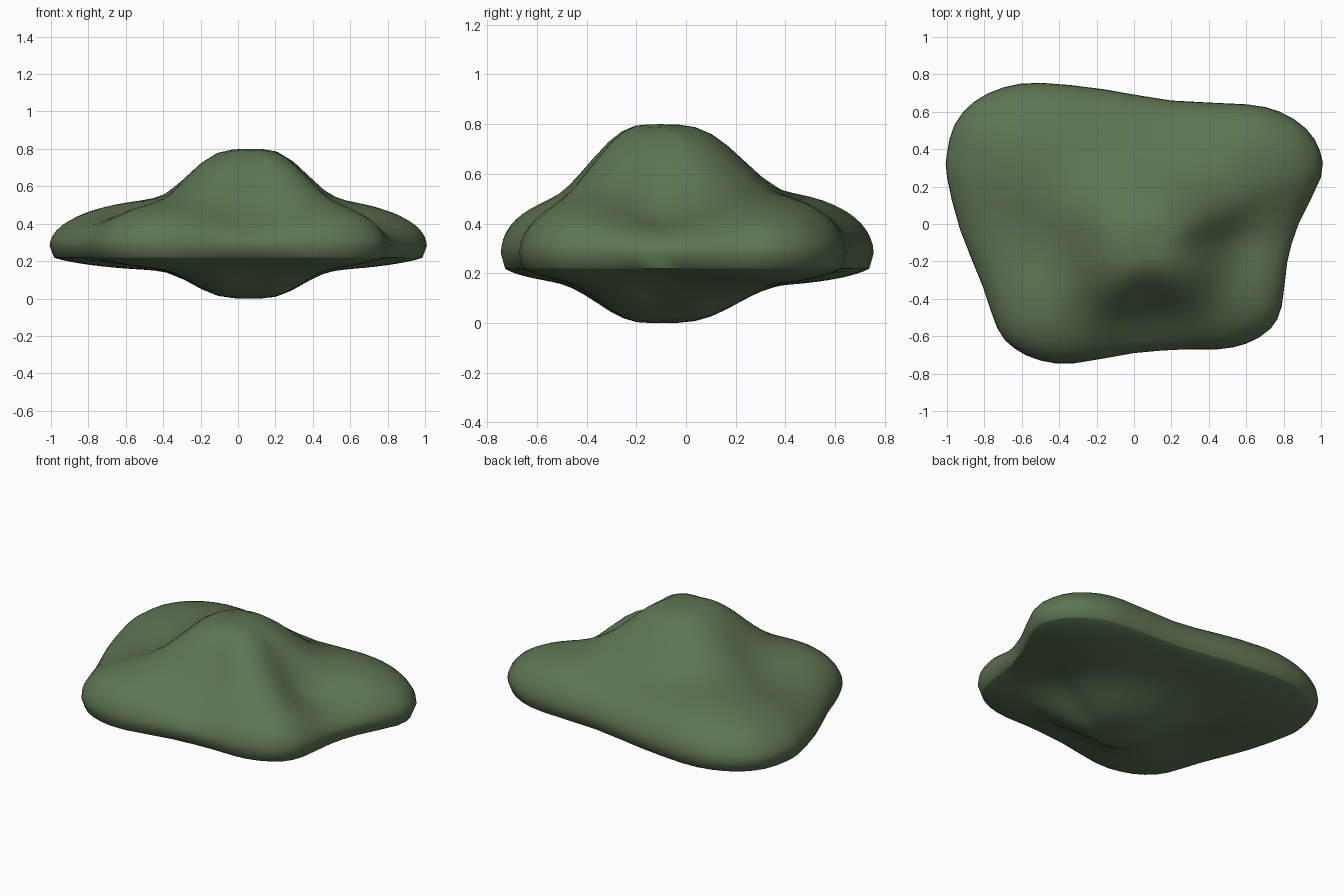
import bpy, bmesh, math
from mathutils import Vector

default = bpy.data.objects.get("Cube")
if default:
    bpy.data.objects.remove(default)

# Plan outline of the boulder, anticlockwise from the right side
OUTLINE = [(1, .25), (.995, .39), (.92, .51), (.78, .6), (.6, .64), (.2, .66), (-.16, .72),
           (-.5, .755), (-.7, .73), (-.86, .65), (-.96, .53), (-1, .38), (-1, .25),
           (-.93, -.03), (-.81, -.33), (-.73, -.56), (-.64, -.665), (-.5, -.73),
           (-.32, -.745), (0, -.69), (.28, -.67), (.45, -.67), (.6, -.64), (.73, -.56),
           (.79, -.44), (.82, -.2), (.88, 0)]
CENTRE = Vector((.06, -.1))
RIM, SEAM = .28, .22
RINGS = 18

# Hollows between the corner lobes: direction in degrees, depth, angular width
HOLLOWS = [(-87, .13, 33), (0, .13, 22), (180, .08, 24), (88, .04, 30)]


def smooth_loop(points, steps):
    """Closed Catmull-Rom curve through the points."""
    pts = [Vector(p) for p in points]
    n, loop = len(pts), []
    for i in range(n):
        a, b, c, d = (pts[(i + k) % n] for k in (-1, 0, 1, 2))
        for j in range(steps):
            t = j / steps
            loop.append(b + (c - a) * t / 2 + (a - b * 2.5 + c * 2 - d / 2) * t * t
                        + (b * 3 - a - c * 3 + d) * t ** 3 / 2)
    return loop


def top_height(point, s):
    """Dome with hollows, plus a central hill."""
    offset = point - CENTRE
    angle = math.degrees(math.atan2(offset.y, offset.x))
    blend = min(max((s - .15) / .55, 0), 1)
    blend = blend * blend * (3 - 2 * blend)
    dome = .27
    for direction, depth, width in HOLLOWS:
        gap = (angle - direction + 180) % 360 - 180
        dome -= depth * blend * math.exp(-(gap / width) ** 2)
    hill = .25 * math.exp(-(offset.length / .38) ** 3) * (1 - s ** 8)
    return RIM + dome * math.sqrt(max(1 - s ** 4, 0)) + hill


def under_height(top):
    """Shallow belly that echoes the upper surface."""
    return SEAM - SEAM * max((top - RIM) / .52, 0) ** 1.6


bm = bmesh.new()
outline = smooth_loop(OUTLINE, 2)
count = len(outline)


def add_ring(s, height, inset=1):
    ring = []
    for edge in outline:
        p = CENTRE + (edge - CENTRE) * s
        z = height(p, s)
        ring.append(bm.verts.new((p.x * inset, p.y * inset, z)))
    return ring


# Rings run from the crown, over the rim and seam, to the belly
spread = [math.sin(math.pi / 2 * i / RINGS) for i in range(1, RINGS + 1)]
rings = [add_ring(s, top_height) for s in spread]
rings.append(add_ring(1, lambda p, s: SEAM, .977))
for s in reversed(spread[:-1]):
    rings.append(add_ring(s, lambda p, s: under_height(top_height(p, s)), .977))

for upper, lower in zip(rings, rings[1:]):
    for i in range(count):
        j = (i + 1) % count
        bm.faces.new((upper[i], lower[i], lower[j], upper[j]))

# Close the crown and the belly
crown = bm.verts.new((CENTRE.x, CENTRE.y, top_height(CENTRE, 0)))
belly = bm.verts.new((CENTRE.x, CENTRE.y, 0))
for i in range(count):
    j = (i + 1) % count
    bm.faces.new((crown, rings[0][i], rings[0][j]))
    bm.faces.new((belly, rings[-1][j], rings[-1][i]))
bmesh.ops.recalc_face_normals(bm, faces=bm.faces)

mesh = bpy.data.meshes.new("boulder")
bm.to_mesh(mesh)
bm.free()
boulder = bpy.data.objects.new("boulder", mesh)
bpy.context.collection.objects.link(boulder)

# Moss green surface
green = bpy.data.materials.new("moss_green")
green.use_nodes = True
color = (.11, .175, .085, 1)
green.diffuse_color = color
green.node_tree.nodes["Principled BSDF"].inputs["Base Color"].default_value = color
mesh.materials.append(green)

# Smooth shading with a crisp seam
bpy.ops.object.select_all(action='DESELECT')
boulder.select_set(True)
bpy.context.view_layer.objects.active = boulder
bpy.ops.object.shade_smooth_by_angle(angle=math.radians(50))
